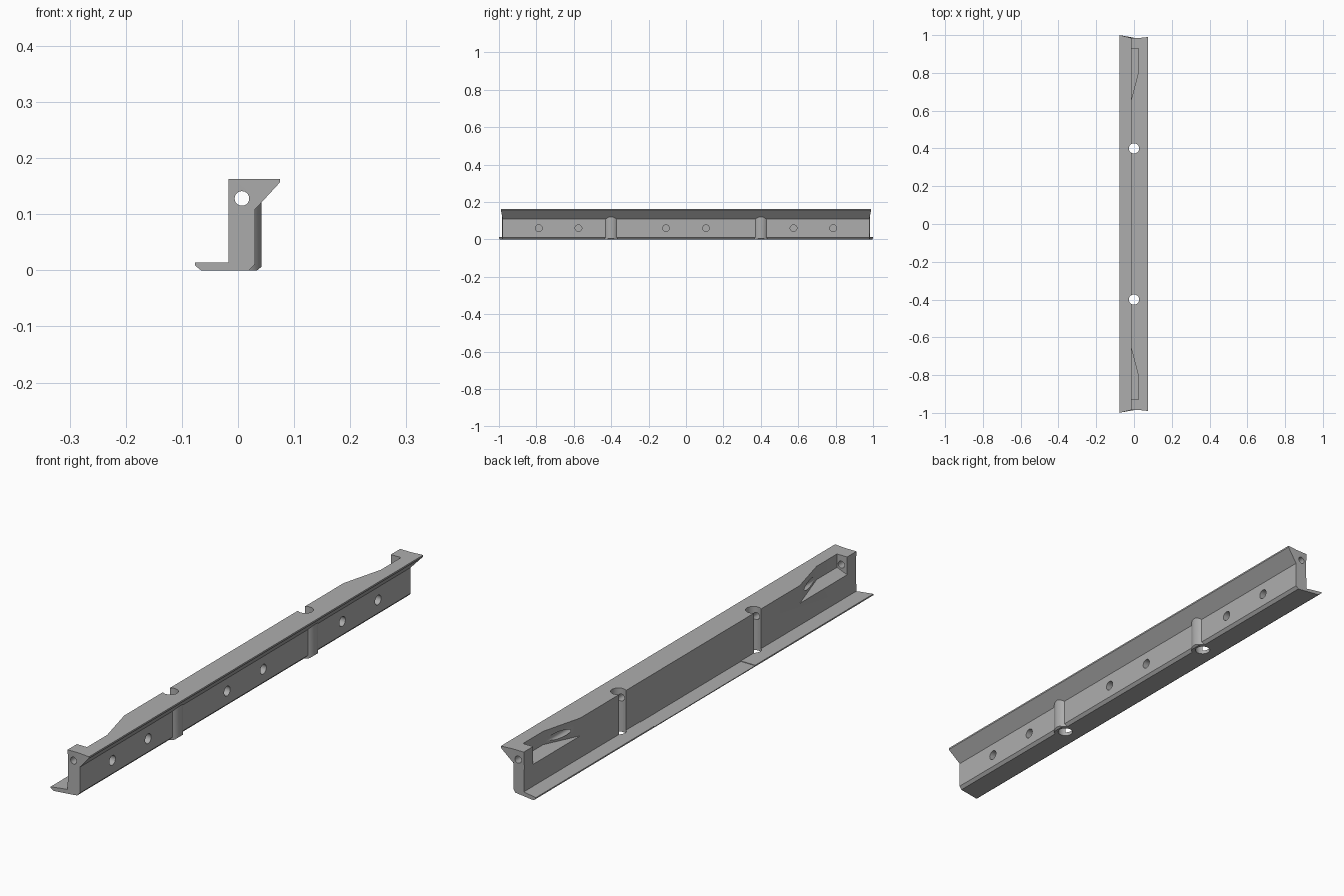
import bpy, bmesh
from mathutils import Matrix, Vector

cube = bpy.data.objects.get("Cube")
if cube:
    bpy.data.objects.remove(cube)

grey = bpy.data.materials.new("plain grey")
grey.use_nodes = True
colour = (0.42, 0.42, 0.42, 1)
grey.diffuse_color = colour
grey.node_tree.nodes["Principled BSDF"].inputs["Base Color"].default_value = colour


def make(name, bm, cutter=False):
    bmesh.ops.recalc_face_normals(bm, faces=bm.faces)
    me = bpy.data.meshes.new(name)
    bm.to_mesh(me)
    bm.free()
    me.materials.append(grey)
    ob = bpy.data.objects.new(name, me)
    bpy.context.collection.objects.link(ob)
    if cutter:
        ob.hide_render = True
        ob.hide_viewport = True
        ob.display_type = 'WIRE'
    return ob


def prism(bottom, top):
    """Solid between two matching loops."""
    bm = bmesh.new()
    a = [bm.verts.new(p) for p in bottom]
    b = [bm.verts.new(p) for p in top]
    bm.faces.new(a)
    bm.faces.new(b)
    for i in range(len(a)):
        j = (i + 1) % len(a)
        bm.faces.new((a[i], a[j], b[j], b[i]))
    return bm


def rod(centre, axis, radius, length, sides=32):
    bm = bmesh.new()
    turn = Vector((0, 0, 1)).rotation_difference(Vector(axis)).to_matrix().to_4x4()
    bmesh.ops.create_cone(bm, cap_ends=True, segments=sides, radius1=radius,
                          radius2=radius, depth=length,
                          matrix=Matrix.Translation(centre) @ turn)
    return bm


def boolean(ob, other, op='DIFFERENCE'):
    m = ob.modifiers.new(other.name, 'BOOLEAN')
    m.operation = op
    m.object = other
    m.solver = 'EXACT'


# Rail: profile points as x, z and half length, so the ends flare outward
profile = [(-0.077, 0.014, 1.0), (-0.077, 0.009, 1.0), (-0.066, 0, 0.997),
           (0.02, 0, 0.982), (0.03, 0.011, 0.98), (0.03, 0.108, 0.98),
           (0.075, 0.157, 0.99), (0.075, 0.163, 0.99), (0.03, 0.163, 0.985),
           (-0.017, 0.163, 0.985), (-0.017, 0.108, 0.982), (-0.017, 0.014, 0.985)]
rail = make("rail", prism([(x, -y, z) for x, z, y in profile],
                          [(x, y, z) for x, z, y in profile]))

for s in (-1, 1):
    # Rounded boss on the outer wall, with a vertical bore
    boss = make("screw_boss", rod((0, s * 0.4, 0.07), (0, 0, 1), 0.042, 0.14), True)
    # Keep only the part of the boss outside the wall, chamfered at its top
    side = [(0.005, 0), (0.034, 0), (0.06, 0.02), (0.06, 0.141), (0.005, 0.107)]
    trim = make("boss_trim", prism([(x, s * 0.4 - 0.06, z) for x, z in side],
                                   [(x, s * 0.4 + 0.06, z) for x, z in side]), True)
    boolean(boss, trim, 'INTERSECT')
    boolean(rail, boss, 'UNION')

for s in (-1, 1):
    bore = make("bore", rod((0, s * 0.4, 0.08), (0, 0, 1), 0.027, 0.3), True)
    boolean(rail, bore)
    # Tapered pocket open to the top and inner wall
    plan = [(-0.03, 0.6), (0.025, 0.81), (0.025, 0.93), (-0.03, 0.93)]
    pocket = make("end_pocket", prism(
        [(x, s * y, 0.103 + x * 0.4) for x, y in plan],
        [(x, s * y, 0.2) for x, y in plan]), True)
    boolean(rail, pocket)
    # Blind round sockets on the outer wall
    for y in (0.107, 0.575, 0.787):
        boolean(rail, make("socket", rod((0.028, s * y, 0.06), (1, 0, 0), 0.018, 0.05), True))

# Long channel through the upper part
boolean(rail, make("channel", rod((0.007, 0, 0.128), (0, 1, 0), 0.013, 2.2), True))

# Shallow recess on the lower flange
plan = [(-0.1, -0.3), (-0.017, -0.3), (-0.017, 0.3), (-0.1, 0.3)]
recess = make("flange_recess", prism([(x, y, 0.012) for x, y in plan],
                                     [(x, y, 0.02) for x, y in plan]), True)
boolean(rail, recess)

# Bake the cuts and remove the helpers
bpy.context.view_layer.update()
dg = bpy.context.evaluated_depsgraph_get()
baked = bpy.data.meshes.new_from_object(rail.evaluated_get(dg))
rail.modifiers.clear()
rail.data = baked
rail.data.materials.clear()
rail.data.materials.append(grey)
for poly in rail.data.polygons:
    poly.material_index = 0
for ob in [o for o in bpy.context.collection.objects if o.hide_render]:
    bpy.data.objects.remove(ob)

bpy.ops.object.select_all(action='DESELECT')
rail.select_set(True)
bpy.context.view_layer.objects.active = rail
bpy.ops.object.shade_smooth_by_angle(angle=0.5)
